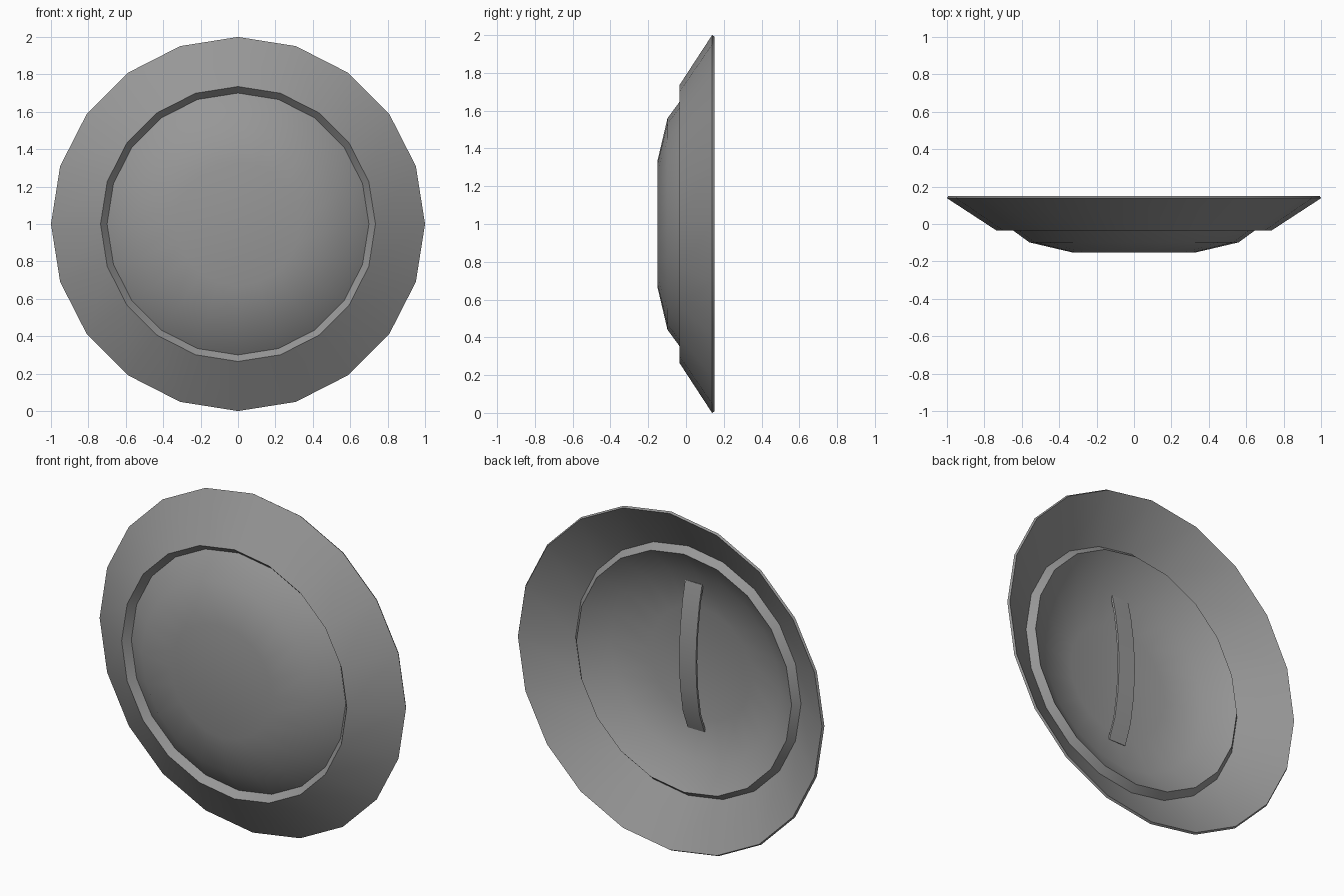
import bpy, bmesh, math

if "Cube" in bpy.data.objects:
    bpy.data.objects.remove(bpy.data.objects["Cube"])

SIDES = 20

# Dark grey metal
metal = bpy.data.materials.new("dark_grey")
metal.diffuse_color = (0.31, 0.31, 0.31, 1)
metal.use_nodes = True
metal.node_tree.nodes["Principled BSDF"].inputs["Base Color"].default_value = metal.diffuse_color


def make_object(name, bm, thickness, angle):
    bmesh.ops.recalc_face_normals(bm, faces=bm.faces[:])
    # front skin faces -y so the thickness is added behind it
    if sum(f.normal.y * f.calc_area() for f in bm.faces) > 0:
        bmesh.ops.reverse_faces(bm, faces=bm.faces[:])
    mesh = bpy.data.meshes.new(name)
    bm.to_mesh(mesh)
    bm.free()
    mesh.materials.append(metal)
    obj = bpy.data.objects.new(name, mesh)
    bpy.context.collection.objects.link(obj)
    mod = obj.modifiers.new("thickness", 'SOLIDIFY')
    mod.thickness = thickness
    mod.offset = -1
    bpy.ops.object.select_all(action='DESELECT')
    obj.select_set(True)
    bpy.context.view_layer.objects.active = obj
    bpy.ops.object.modifier_apply(modifier=mod.name)
    bpy.ops.object.shade_smooth_by_angle(angle=math.radians(angle))
    return obj


# Shield body: flared rim, inward step and shallow dome, as (radius, y)
profile = [(1.0, 0.138), (0.735, -0.035), (0.70, 0.005), (0.56, -0.098), (0.33, -0.152)]
bm = bmesh.new()
rings = []
for r, y in profile:
    rings.append([bm.verts.new((r * math.sin(2 * math.pi * i / SIDES), y,
                                1 + r * math.cos(2 * math.pi * i / SIDES)))
                  for i in range(SIDES)])
for a, b in zip(rings, rings[1:]):
    for i in range(SIDES):
        j = (i + 1) % SIDES
        bm.faces.new((a[i], a[j], b[j], b[i]))
bm.faces.new(rings[-1])
make_object("shield_body", bm, 0.014, 30)

# Grip: thin bowed strap across the hollow back, as (y, z)
path = [(-0.130, 0.615), (-0.085, 0.73), (-0.06, 0.88), (-0.05, 1.05),
        (-0.06, 1.22), (-0.083, 1.38), (-0.108, 1.485)]
bm = bmesh.new()
pairs = [[bm.verts.new((x, y, z)) for x in (-0.038, 0.072)] for y, z in path]
for a, b in zip(pairs, pairs[1:]):
    bm.faces.new((a[0], a[1], b[1], b[0]))
make_object("grip_strap", bm, 0.013, 30)
